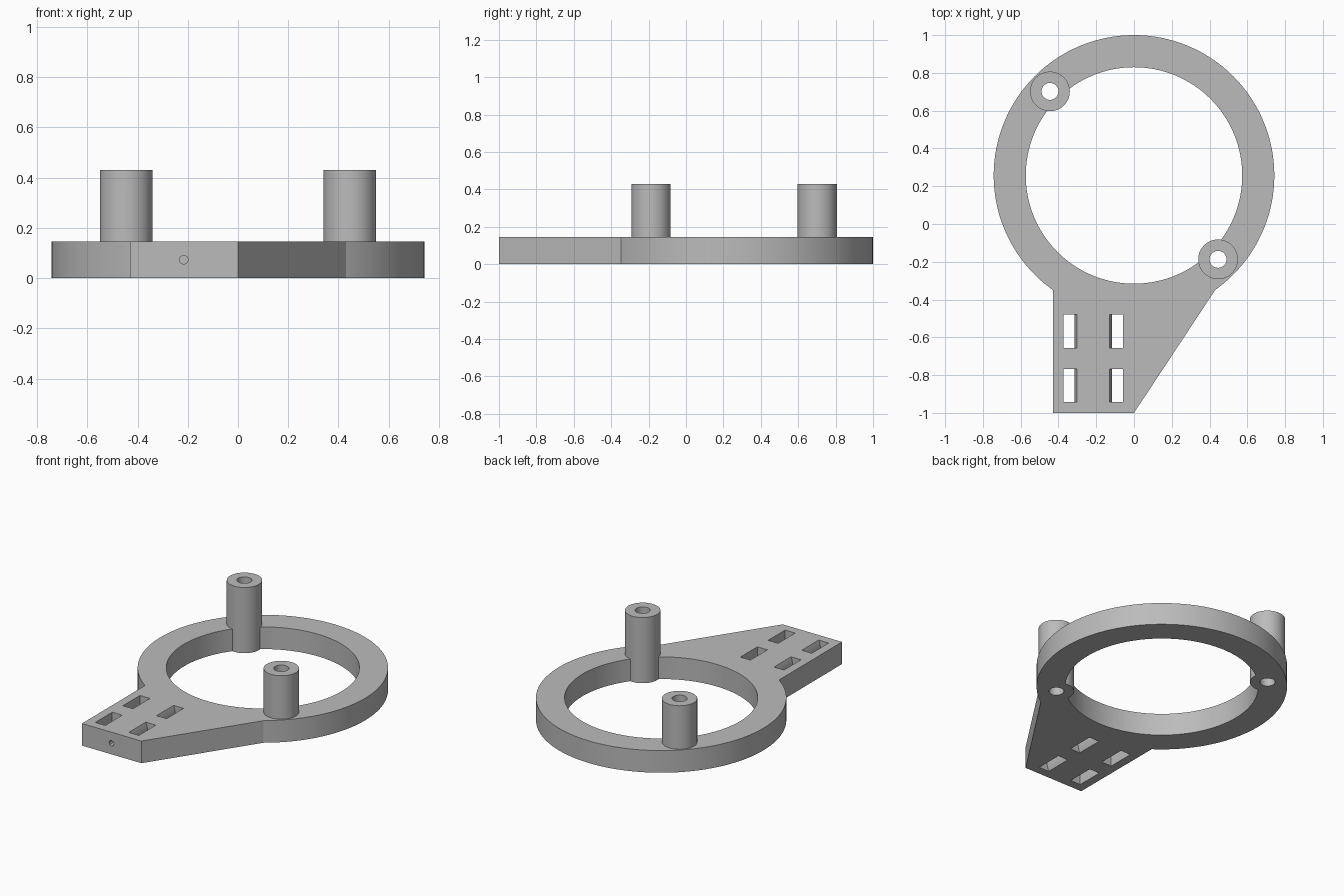
import bpy
import bmesh
from math import cos, sin, pi

if "Cube" in bpy.data.objects:
    bpy.data.objects.remove(bpy.data.objects["Cube"], do_unlink=True)

THICK = 0.145
POST_TOP = 0.43
CENTRE = (0, 0.257)
POSTS = [(-0.445, 0.702), (0.445, -0.187)]
ROD_X = -0.216

grey = bpy.data.materials.new("grey plastic")
grey.use_nodes = True
grey.diffuse_color = (0.5, 0.5, 0.5, 1)
grey.node_tree.nodes["Principled BSDF"].inputs["Base Color"].default_value = (0.5, 0.5, 0.5, 1)


def prism(name, base, offset):
    """Extrude a flat polygon of 3D points along an offset."""
    bm = bmesh.new()
    face = bm.faces.new([bm.verts.new(p) for p in base])
    moved = bmesh.ops.extrude_face_region(bm, geom=[face])["geom"]
    bmesh.ops.translate(bm, vec=offset, verts=[v for v in moved if isinstance(v, bmesh.types.BMVert)])
    bmesh.ops.recalc_face_normals(bm, faces=bm.faces)
    mesh = bpy.data.meshes.new(name)
    bm.to_mesh(mesh)
    bm.free()
    mesh.materials.append(grey)
    obj = bpy.data.objects.new(name, mesh)
    bpy.context.collection.objects.link(obj)
    return obj


def cylinder(name, centre, radius, z0, z1, sides):
    base = [(centre[0] + radius * cos(2 * pi * i / sides),
             centre[1] + radius * sin(2 * pi * i / sides), z0) for i in range(sides)]
    return prism(name, base, (0, 0, z1 - z0))


def combine(target, tool, operation):
    """Apply a boolean and discard the tool."""
    mod = target.modifiers.new("combine", "BOOLEAN")
    mod.operation = operation
    mod.solver = "EXACT"
    mod.object = tool
    bpy.context.view_layer.objects.active = target
    bpy.ops.object.modifier_apply(modifier=mod.name)
    bpy.data.objects.remove(tool, do_unlink=True)


# Ring disc joined to the tapered mounting arm, then bored out
bracket = cylinder("ring_bracket", CENTRE, 0.743, 0, THICK, 128)
arm = [(-0.43, -1, 0), (0, -1, 0), (0.43, -0.349, 0), (0.43, -0.3, 0), (-0.43, -0.3, 0)]
combine(bracket, prism("arm", arm, (0, 0, THICK)), "UNION")
combine(bracket, cylinder("bore", CENTRE, 0.573, -0.1, 0.3, 128), "DIFFERENCE")

# Hollow posts on opposite sides of the ring
for spot in POSTS:
    combine(bracket, cylinder("post", spot, 0.105, 0, POST_TOP, 48), "UNION")
    combine(bracket, cylinder("post_hole", spot, 0.045, -0.1, 0.6, 32), "DIFFERENCE")

# Strap slots: straight outer wall, bulging inner wall
for side in (-1, 1):
    for y in (-0.943, -0.656):
        inner = [(0.1 - 0.0145 * t * t, THICK / 2 * (1 + t))
                 for t in (i / 5 for i in range(-6, 7))]
        outline = inner + [(0.158, inner[-1][1]), (0.158, inner[0][1])]
        base = [(ROD_X + side * x, y, z) for x, z in outline]
        combine(bracket, prism("slot", base, (0, 0.176, 0)), "DIFFERENCE")

# Small blind pin hole in the front edge
pin = [(ROD_X + 0.018 * cos(pi * i / 4), -1.1, THICK / 2 + 0.018 * sin(pi * i / 4)) for i in range(8)]
combine(bracket, prism("pin_hole", pin, (0, 0.4, 0)), "DIFFERENCE")

bpy.ops.object.select_all(action="DESELECT")
bracket.select_set(True)
bpy.context.view_layer.objects.active = bracket
bpy.ops.object.shade_smooth_by_angle(angle=pi / 6)
